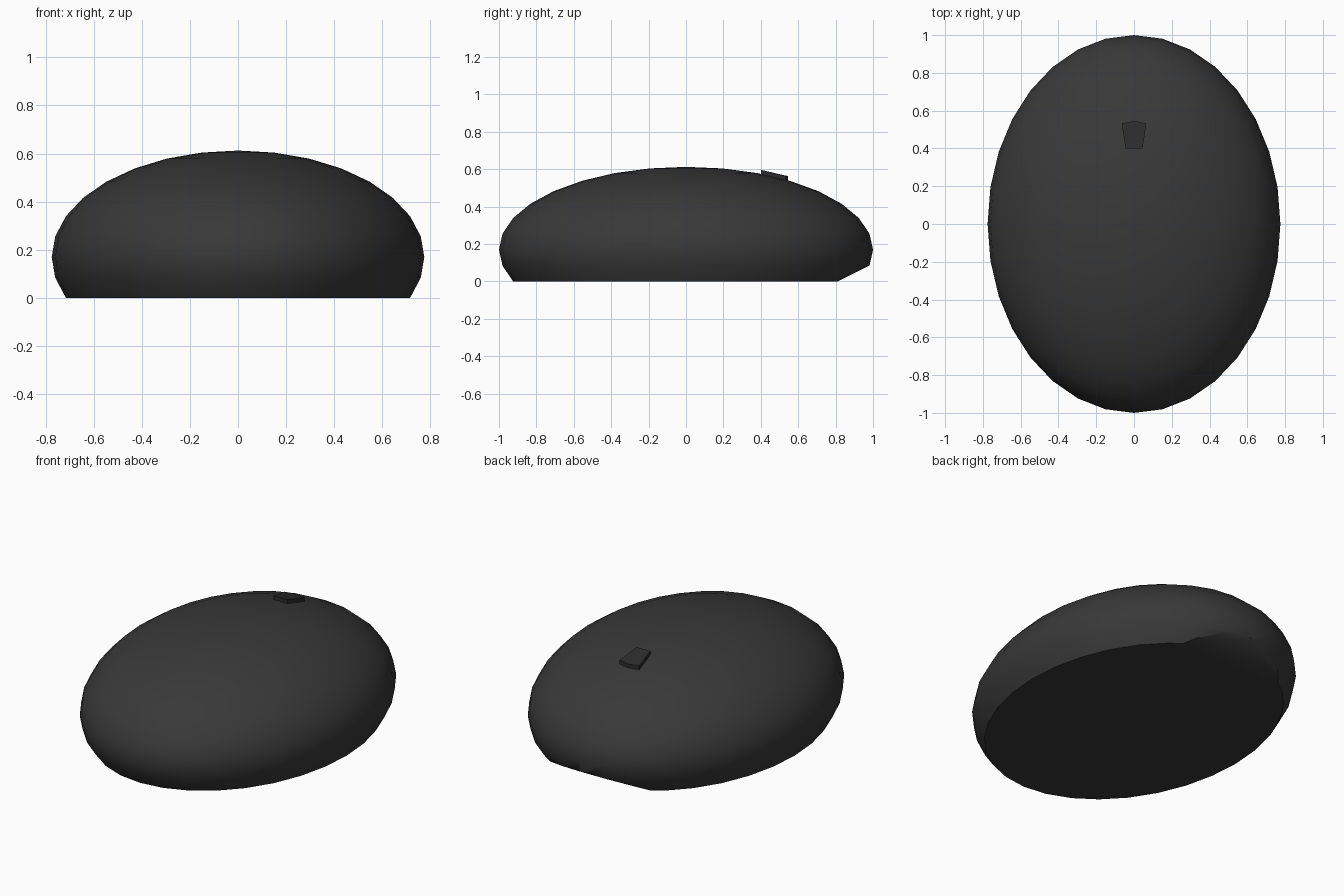
import bpy, bmesh
from math import sin, radians, sqrt
from mathutils import Vector

if "Cube" in bpy.data.objects:
    bpy.data.objects.remove(bpy.data.objects["Cube"])

RX, RY, RZ = 0.775, 1.0, 0.443
CZ = RZ * sin(radians(22.5))   # centre height puts the second ring on the floor


def material(name, v):
    m = bpy.data.materials.new(name)
    m.diffuse_color = (v, v, v, 1)
    m.use_nodes = True
    m.node_tree.nodes["Principled BSDF"].inputs["Base Color"].default_value = m.diffuse_color
    return m


def add_object(name, bm, mat):
    bmesh.ops.recalc_face_normals(bm, faces=bm.faces[:])
    me = bpy.data.meshes.new(name)
    bm.to_mesh(me)
    bm.free()
    ob = bpy.data.objects.new(name, me)
    bpy.context.collection.objects.link(ob)
    me.materials.append(mat)
    return ob


def cut(bm, co, no):
    # remove what lies beyond the plane and cap the opening
    r = bmesh.ops.bisect_plane(bm, geom=bm.verts[:] + bm.edges[:] + bm.faces[:],
                               plane_co=co, plane_no=no, clear_outer=True, dist=1e-4)
    edges = [e for e in bm.edges if e.is_boundary]
    bmesh.ops.holes_fill(bm, edges=edges, sides=0)


# domed shell: flattened sphere with a flat underside and a chamfer at the back
bm = bmesh.new()
bmesh.ops.create_uvsphere(bm, u_segments=32, v_segments=16, radius=1)
for v in bm.verts:
    v.co = Vector((v.co.x * RX, v.co.y * RY, v.co.z * RZ + CZ))
cut(bm, (0, 0, 0), (0, 0, -1))
cut(bm, (0, 0.81, 0), (0, 0.085, -0.17))
for f in bm.faces:
    f.smooth = True
shell = add_object("shell", bm, material("shell_dark", 0.04))
bpy.context.view_layer.objects.active = shell
shell.select_set(True)
bpy.ops.object.shade_smooth_by_angle(angle=radians(30))

# small raised button following the slope of the dome
bm = bmesh.new()
outline = [(-0.045, 0.40), (0.045, 0.40), (0.065, 0.533), (0, 0.545), (-0.065, 0.533)]


def ring(offset):
    return [bm.verts.new((x, y, CZ + RZ * sqrt(1 - (x / RX) ** 2 - y * y) + offset))
            for x, y in outline]


low, high = ring(-0.03), ring(0.022)
bm.faces.new(low)
bm.faces.new(high)
for i in range(5):
    j = (i + 1) % 5
    bm.faces.new((low[i], low[j], high[j], high[i]))
add_object("button", bm, material("button_dark", 0.025))
